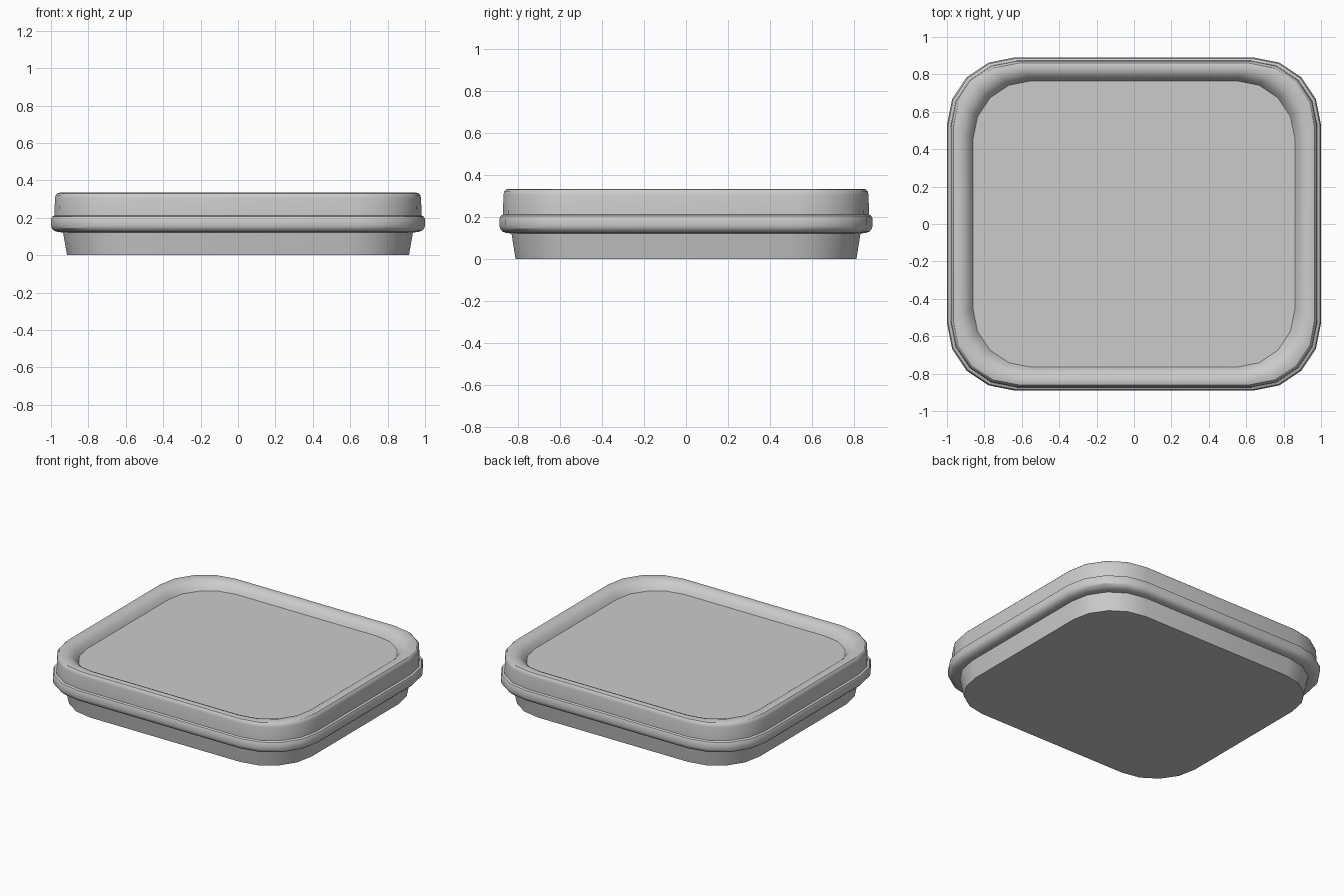
import bpy, bmesh
from math import cos, sin, pi

if "Cube" in bpy.data.objects:
    bpy.data.objects.remove(bpy.data.objects["Cube"])

CORNER_SEGS = 4
HALF_Y = 0.89
RADIUS = 0.36


def rounded_ring(bm, scale, z):
    """Rounded rectangle outline, scaled about the centre."""
    ring = []
    for q, (sx, sy) in enumerate([(1, 1), (-1, 1), (-1, -1), (1, -1)]):
        for i in range(CORNER_SEGS + 1):
            a = (q + i / CORNER_SEGS) * pi / 2
            x = sx * (1 - RADIUS) + RADIUS * cos(a)
            y = sy * (HALF_Y - RADIUS) + RADIUS * sin(a)
            ring.append(bm.verts.new((x * scale, y * scale, z)))
    return ring


def loft(name, profile, cap_start=False, cap_end=False):
    """Skin rounded outlines along a (half width, height) profile."""
    bm = bmesh.new()
    rings = [rounded_ring(bm, s, z) for s, z in profile]
    for low, high in zip(rings, rings[1:]):
        for i in range(len(low)):
            j = (i + 1) % len(low)
            bm.faces.new((low[i], low[j], high[j], high[i]))
    if cap_start:
        bm.faces.new(rings[0][::-1])
    if cap_end:
        bm.faces.new(rings[-1])
    mesh = bpy.data.meshes.new(name)
    bm.to_mesh(mesh)
    bm.free()
    obj = bpy.data.objects.new(name, mesh)
    bpy.context.collection.objects.link(obj)
    bpy.context.view_layer.objects.active = obj
    obj.select_set(True)
    bpy.ops.object.shade_smooth_by_angle(angle=pi / 6)
    obj.select_set(False)
    return obj


# Tapered tub with a flat base
loft("tub", [(0.914, 0), (0.936, 0.125)], cap_start=True)

# Lid: underside, bulging skirt, upright wall, rounded rim, recessed panel
loft("lid", [
    (0.936, 0.122), (0.965, 0.124), (0.985, 0.132), (0.997, 0.146),
    (1.0, 0.16), (1.0, 0.192), (0.994, 0.206), (0.981, 0.212),
    (0.979, 0.305), (0.975, 0.321), (0.966, 0.331), (0.95, 0.335),
    (0.925, 0.333), (0.903, 0.325), (0.885, 0.311), (0.871, 0.293),
    (0.86, 0.275),
], cap_end=True)
